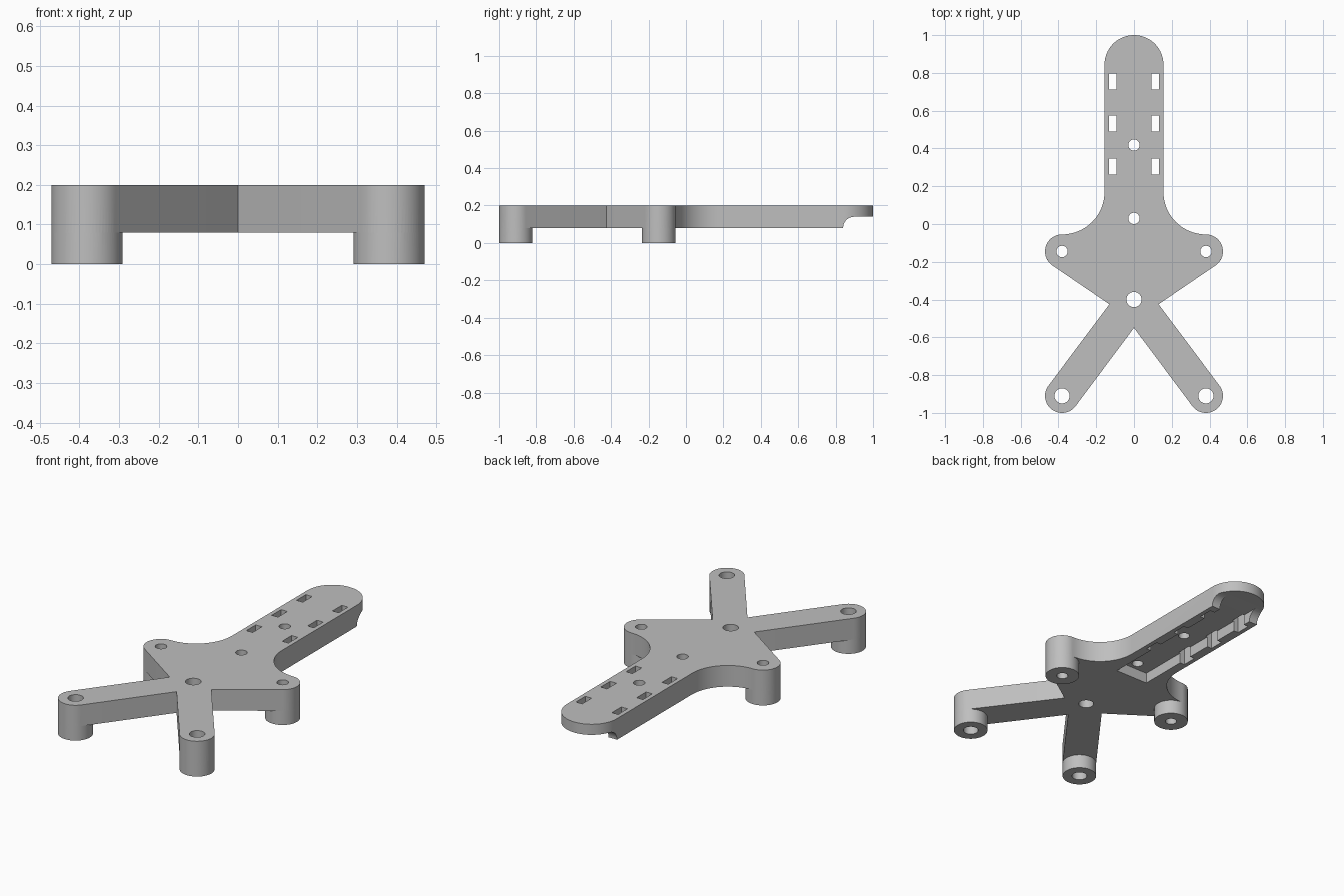
import bpy, bmesh, math

if "Cube" in bpy.data.objects:
    bpy.data.objects.remove(bpy.data.objects["Cube"])

TOP, UNDER, FLOOR = 0.20, 0.08, 0.14      # plate top, plate underside, recess ceiling
R = 0.09                                  # foot radius
FRONT, REAR = (0.381, -0.91), (0.381, -0.145)
TAIL_W, TAIL_Y = 0.156, 0.844

grey = bpy.data.materials.new("plain grey")
grey.diffuse_color = (0.52, 0.52, 0.52, 1)
grey.use_nodes = True
grey.node_tree.nodes["Principled BSDF"].inputs["Base Color"].default_value = grey.diffuse_color


def arc(c, r, a0, a1, n):
    """Points on an arc, angles in degrees."""
    angles = [math.radians(a0 + (a1 - a0) * i / n) for i in range(n + 1)]
    return [(c[0] + r * math.cos(a), c[1] + r * math.sin(a)) for a in angles]


def prism(name, pts, lo, hi, axis="Z"):
    """Extrude a closed outline along Z, or along X from a (y, z) outline."""
    place = (lambda p, h: (p[0], p[1], h)) if axis == "Z" else (lambda p, h: (h, p[0], p[1]))
    bm = bmesh.new()
    low = [bm.verts.new(place(p, lo)) for p in pts]
    high = [bm.verts.new(place(p, hi)) for p in pts]
    bm.faces.new(low)
    bm.faces.new(high)
    for i in range(len(pts)):
        j = (i + 1) % len(pts)
        bm.faces.new((low[i], low[j], high[j], high[i]))
    bmesh.ops.recalc_face_normals(bm, faces=bm.faces)
    mesh = bpy.data.meshes.new(name)
    bm.to_mesh(mesh)
    bm.free()
    mesh.materials.append(grey)
    ob = bpy.data.objects.new(name, mesh)
    bpy.context.collection.objects.link(ob)
    return ob


def disc(name, c, r, lo, hi, n=64):
    return prism(name, arc(c, r, 0, 360, n)[:-1], lo, hi)


def box(name, x0, x1, y0, y1, lo, hi):
    return prism(name, [(x0, y0), (x1, y0), (x1, y1), (x0, y1)], lo, hi)


def combine(target, tool, operation):
    mod = target.modifiers.new(operation, "BOOLEAN")
    mod.object, mod.operation, mod.solver = tool, operation, "EXACT"
    bpy.context.view_layer.objects.active = target
    bpy.ops.object.modifier_apply(modifier=mod.name)
    bpy.data.objects.remove(tool)


# Plate outline: right half from the crotch round to the tail tip, then mirrored
half = [(0, -0.55)]
half += arc(FRONT, R, -143.13, 36.87, 32)                    # front arm end
half += [(0.13, -0.425)]                                     # armpit
half += arc(REAR, R, -55.7, 90, 26)                          # side ear
half += arc((0.381, 0.17), 0.225, -90, -180, 24)[1:]         # sweep into the tail
half += arc((0, TAIL_Y), TAIL_W, 0, 90, 24)                  # rounded tail tip
outline = half + [(-x, y) for x, y in half[-2:0:-1]]
frame = prism("frame_plate", outline, UNDER, TOP)

# Four feet under the arm ends and ears
for s in (-1, 1):
    for c in (FRONT, REAR):
        combine(frame, disc("foot", (s * c[0], c[1]), R, 0, UNDER, 72), "UNION")

# Recess under the tail, and the thinned tip with its hollow rounded step
combine(frame, box("recess_cutter", -0.103, 0.103, -0.02, 0.92, -0.1, FLOOR), "DIFFERENCE")
step = [(0.84, -0.1)] + arc((0.90, UNDER), 0.06, 180, 90, 14) + [(1.2, FLOOR), (1.2, -0.1)]
combine(frame, prism("tip_cutter", step, -0.3, 0.3, "X"), "DIFFERENCE")

# Round holes through feet and centre line
holes = [((0, -0.40), 0.04), ((0, 0.03), 0.03), ((0, 0.418), 0.03)]
for s in (-1, 1):
    holes += [((s * FRONT[0], FRONT[1]), 0.04), ((s * REAR[0], REAR[1]), 0.03)]
for c, r in holes:
    combine(frame, disc("hole_cutter", c, r, -0.1, 0.3, 40), "DIFFERENCE")

# Strap slots along both tail rails
for s in (-1, 1):
    for y in (0.305, 0.532, 0.754):
        x0, x1 = sorted((s * 0.093, s * 0.132))
        combine(frame, box("slot_cutter", x0, x1, y - 0.042, y + 0.042, -0.1, 0.3), "DIFFERENCE")

bpy.ops.object.select_all(action="DESELECT")
frame.select_set(True)
bpy.context.view_layer.objects.active = frame
bpy.ops.object.shade_smooth_by_angle(angle=math.radians(30))
